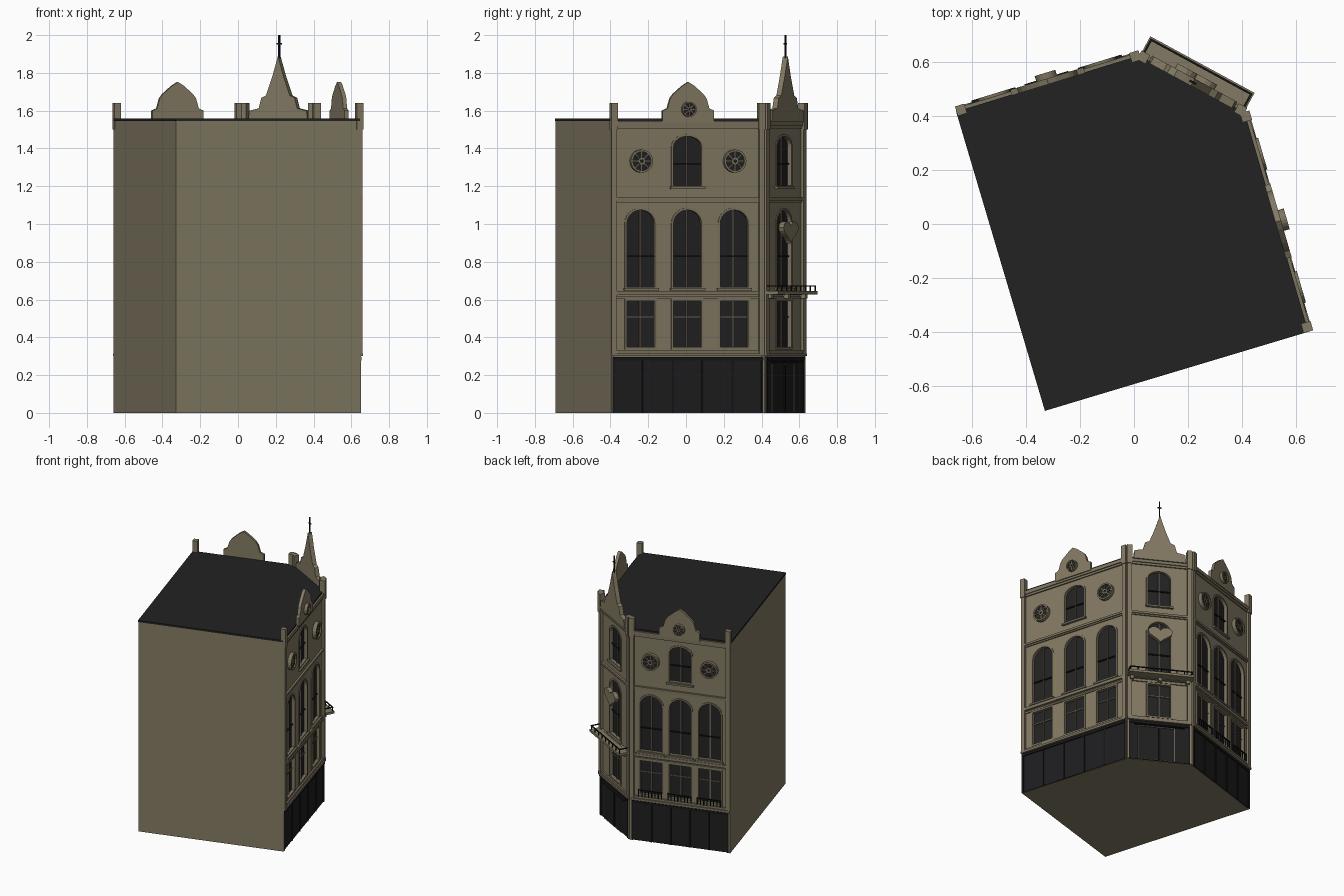
import bpy, bmesh, math
from mathutils import Matrix, Vector

if "Cube" in bpy.data.objects:
    bpy.data.objects.remove(bpy.data.objects["Cube"])


def material(name, rgb):
    m = bpy.data.materials.new(name)
    m.diffuse_color = (*rgb, 1)
    m.use_nodes = True
    m.node_tree.nodes["Principled BSDF"].inputs["Base Color"].default_value = m.diffuse_color
    return m


STONE = material("stone", (0.225, 0.193, 0.125))
TRIM = material("trim_stone", (0.205, 0.175, 0.115))
BAR = material("window_bar", (0.15, 0.12, 0.085))
GLASS = material("dark_glass", (0.016, 0.016, 0.017))
ROOF = material("roof_felt", (0.016, 0.016, 0.016))
SHOP = material("shop_black", (0.013, 0.013, 0.014))
IRON = material("iron", (0.008, 0.008, 0.009))

parts = {}


def part(name, mat):
    return parts.setdefault(name, (bmesh.new(), mat))[0]


def prism(bm, M, pts, w0, w1):
    """Extrude an outline of (u, z) points from depth w0 to w1."""
    a = [bm.verts.new(M @ Vector((u, z, w0))) for u, z in pts]
    b = [bm.verts.new(M @ Vector((u, z, w1))) for u, z in pts]
    n = len(pts)
    bm.faces.new(a[::-1])
    bm.faces.new(b)
    for i in range(n):
        j = (i + 1) % n
        bm.faces.new((a[i], a[j], b[j], b[i]))


def box(bm, M, u0, u1, z0, z1, w0, w1):
    prism(bm, M, [(u0, z0), (u1, z0), (u1, z1), (u0, z1)], w0, w1)


def ring(bm, M, outer, inner, w0, w1):
    """Closed frame between two matching outlines."""
    loops = [[bm.verts.new(M @ Vector((u, z, w))) for u, z in pts]
             for pts, w in ((outer, w0), (outer, w1), (inner, w1), (inner, w0))]
    n = len(outer)
    for k in range(4):
        p, q = loops[k], loops[(k + 1) % 4]
        for i in range(n):
            j = (i + 1) % n
            bm.faces.new((p[i], p[j], q[j], q[i]))


def arch(u, h, z0, z1, rise, n=12):
    pts = [(u - h, z0), (u + h, z0)]
    if rise == 0:
        return pts + [(u + h, z1), (u - h, z1)]
    return pts + [(u + h * math.cos(math.pi * i / n),
                   z1 - rise + rise * math.sin(math.pi * i / n)) for i in range(n + 1)]


def circle(u, z, r, n=20):
    return [(u + r * math.cos(2 * math.pi * i / n), z + r * math.sin(2 * math.pi * i / n))
            for i in range(n)]


def mirrored(half):
    """Outline from right-hand half profile running bottom to peak."""
    return half + [(-u, z) for u, z in reversed(half) if u > 0]


def facade(p, q):
    p, q = Vector((*p, 0)), Vector((*q, 0))
    u = (q - p).normalized()
    n = u.cross(Vector((0, 0, 1)))
    o = (p + q) / 2
    M = Matrix(((u.x, 0, n.x, o.x), (u.y, 0, n.y, o.y), (0, 1, 0, 0), (0, 0, 0, 1)))
    return M, (q - p).length


cutter = bmesh.new()


def window(M, u, h, z0, z1, rise, cross):
    """Recessed opening with pane, frame, bars and sill."""
    shape = arch(u, h, z0, z1, rise)
    prism(cutter, M, shape, -0.03, 0.05)
    prism(part("window_panes", GLASS), M, shape, -0.034, -0.018)
    fr = 0.006
    inner = arch(u, h - fr, z0 + fr, z1 - fr, max(rise - fr, 0))
    outer = arch(u, h + fr, z0 - fr, z1 + fr, rise + fr if rise else 0)
    ring(part("window_frames", TRIM), M, outer, inner, -0.02, 0.005)
    bars = part("window_bars", BAR)
    box(bars, M, u - 0.004, u + 0.004, z0, z1 - 0.004, -0.02, -0.01)
    if rise == 0:
        box(bars, M, u - h, u + h, cross - 0.003, cross + 0.003, -0.02, -0.011)
    else:
        box(part("transoms", IRON), M, u - h, u + h, cross - 0.004, cross + 0.004, -0.02, -0.009)
        box(part("window_sills", TRIM), M, u - h - 0.012, u + h + 0.012, z0 - 0.012, z0, -0.01, 0.018)


def round_window(M, u, z, r, w):
    """Rose window with eight spokes."""
    prism(part("rose_panes", GLASS), M, circle(u, z, r * 0.95), w - 0.012, w + 0.004)
    ring(part("rose_frames", TRIM), M, circle(u, z, r), circle(u, z, r * 0.82), w - 0.012, w + 0.014)
    ring(part("rose_frames", TRIM), M, circle(u, z, r * 0.3, 12), circle(u, z, r * 0.16, 12), w, w + 0.009)
    for i in range(8):
        a = i * math.pi / 4
        c, s, t = math.cos(a), math.sin(a), 0.0028
        spoke = [(u + d * c - e * s, z + d * s + e * c)
                 for d, e in ((r * .25, -t), (r * .88, -t), (r * .88, t), (r * .25, t))]
        prism(part("rose_spokes", BAR), M, spoke, w, w + 0.008)


def railing(name, M, u0, u1, z0, z1, w, posts):
    bm = part(name, IRON)
    box(bm, M, u0, u1, z1 - 0.006, z1, w - 0.004, w + 0.004)
    for i in range(posts):
        u = u0 + 0.004 + (u1 - u0 - 0.008) * i / (posts - 1)
        box(bm, M, u - 0.003, u + 0.003, z0, z1, w - 0.003, w + 0.003)


# Footprint of the block
A, B, C, D, E = (0.642, -0.398), (0.407, 0.412), (0.02, 0.622), (-0.655, 0.415), (-0.328, -0.69)
flat = Matrix.Identity(4)
prism(part("building_body", STONE), flat, [A, B, C, D, E], 0, 1.546)
prism(part("flat_roof", ROOF), flat, [(x * 1.008, y * 1.005) for x, y in (A, B, C, D, E)], 1.545, 1.558)

GABLE = mirrored([(.142, 1.535), (.142, 1.60), (.115, 1.612), (.1, 1.665), (.083, 1.688), (.032, 1.732), (0, 1.752)])
SPIRE = mirrored([(.18, 1.54), (.172, 1.6), (.116, 1.612), (.1, 1.668), (.072, 1.68), (.034, 1.78), (0, 1.888)])

for side, (p, q) in {"right": (A, B), "corner": (B, C), "left": (C, D)}.items():
    M, L = facade(p, q)
    H = L / 2
    corner = side == "corner"

    # String courses and cornice
    for z0, z1, w in ((.30, .315, .02), (.315, .33, .012), (.603, .615, .008), (.625, .645, .015),
                      (1.115, 1.125, .008), (1.125, 1.14, .015), (1.505, 1.52, .009), (1.52, 1.546, .016)):
        box(part("string_courses", TRIM), M, -H, H, z0, z1, -0.01, w)

    # End pilasters rising to roof piers
    for s in (-1, 1):
        lo, hi = sorted((s * H, s * (H - 0.03)))
        box(part("pilasters", STONE), M, lo, hi, 0.31, 1.51, -0.01, 0.017)
        box(part("roof_piers", STONE), M, lo - 0.003, hi + 0.003, 1.50, 1.64, -0.014, 0.023)
        lo, hi = sorted((s * H, s * (H - 0.012)))
        box(part("shop_piers", STONE), M, lo, hi, 0, 0.31, -0.01, 0.01)

    # Shopfront with panel divisions
    e = H - (0.012 if side != "right" else 0.006)
    box(part("shopfront", SHOP), M, -e, e, 0.002, 0.292, -0.01, 0.006)
    n = 2 if corner else 5
    for i in range(n + 1):
        u = -e + 0.006 + (2 * e - 0.012) * i / n
        box(part("shopfront_posts", IRON), M, u - 0.005, u + 0.005, 0.002, 0.285, 0, 0.011)
    box(part("shopfront_posts", IRON), M, -e, e, 0.277, 0.295, 0, 0.013)

    # Windows by storey
    step = 0 if corner else L * (0.305 if side == "right" else 0.292)
    for u in ((0,) if corner else (-step, 0, step)):
        window(M, u, 0.083, 0.342, 0.598, 0, 0.508)
        window(M, u, 0.083, 0.66, 1.08, 0.078, 0.83)
        if u == 0:
            window(M, u, 0.083, 1.198, 1.47, 0.06, 1.32)
        else:
            round_window(M, u, 1.333, 0.061, 0.012)
        if side == "left":
            railing("window_guards", M, u - 0.085, u + 0.085, 0.335, 0.385, 0.022, 8)

    if not corner:
        # Curved gable with rose window
        prism(part("side_gables", STONE), M, GABLE, 0, 0.022)
        round_window(M, 0, 1.607, 0.04, 0.03)
        continue

    # Corner spire gable and finial
    prism(part("corner_gable", STONE), M, SPIRE, -0.005, 0.025)
    fin = part("finial", IRON)
    box(fin, M, -0.004, 0.004, 1.87, 2.0, 0.006, 0.014)
    box(fin, M, -0.014, 0.014, 1.95, 1.957, 0.006, 0.014)

    # Balcony slab, brackets and rail
    box(part("balcony", STONE), M, -H, H, 0.628, 0.644, 0, 0.085)
    for u in (-H + 0.03, 0, H - 0.03):
        box(part("balcony", STONE), M, u - 0.012, u + 0.012, 0.605, 0.63, 0, 0.035)
    railing("balcony_rail", M, -H + 0.005, H - 0.005, 0.644, 0.675, 0.075, 9)
    for s in (-1, 1):
        u = s * (H - 0.009)
        box(part("balcony_rail", IRON), M, u - 0.004, u + 0.004, 0.669, 0.675, 0.01, 0.079)

    # Heart ornament
    heart = []
    for i in range(28):
        t = 2 * math.pi * i / 28
        heart.append((0.0058 * 16 * math.sin(t) ** 3 * 0.9,
                      0.965 + 0.0040 * (13 * math.cos(t) - 5 * math.cos(2 * t)
                                        - 2 * math.cos(3 * t) - math.cos(4 * t))))
    prism(part("heart_ornament", STONE), M, heart, 0.015, 0.045)
    box(part("heart_ornament", STONE), M, -0.006, 0.006, 0.95, 0.962, -0.02, 0.02)

    # Entrance door surround and ledge
    ring(part("door_frame", BAR), M, arch(-0.02, 0.125, 0.003, 0.262, 0),
         arch(-0.02, 0.119, 0.006, 0.256, 0), 0, 0.012)
    box(part("door_ledge", IRON), M, -0.17, 0.17, 0.265, 0.272, 0, 0.025)


def finish(name, bm, mat):
    bmesh.ops.recalc_face_normals(bm, faces=bm.faces)
    me = bpy.data.meshes.new(name)
    bm.to_mesh(me)
    bm.free()
    me.materials.append(mat)
    ob = bpy.data.objects.new(name, me)
    bpy.context.collection.objects.link(ob)
    return ob


obs = {name: finish(name, bm, mat) for name, (bm, mat) in parts.items()}

# Cut the window openings into the body
cut = finish("window_cutter", cutter, STONE)
cut.hide_render = True
body = obs["building_body"]
mod = body.modifiers.new("openings", 'BOOLEAN')
mod.operation, mod.object, mod.solver = 'DIFFERENCE', cut, 'EXACT'
dg = bpy.context.evaluated_depsgraph_get()
mesh = bpy.data.meshes.new_from_object(body.evaluated_get(dg))
body.modifiers.clear()
body.data = mesh
bpy.data.objects.remove(cut)
